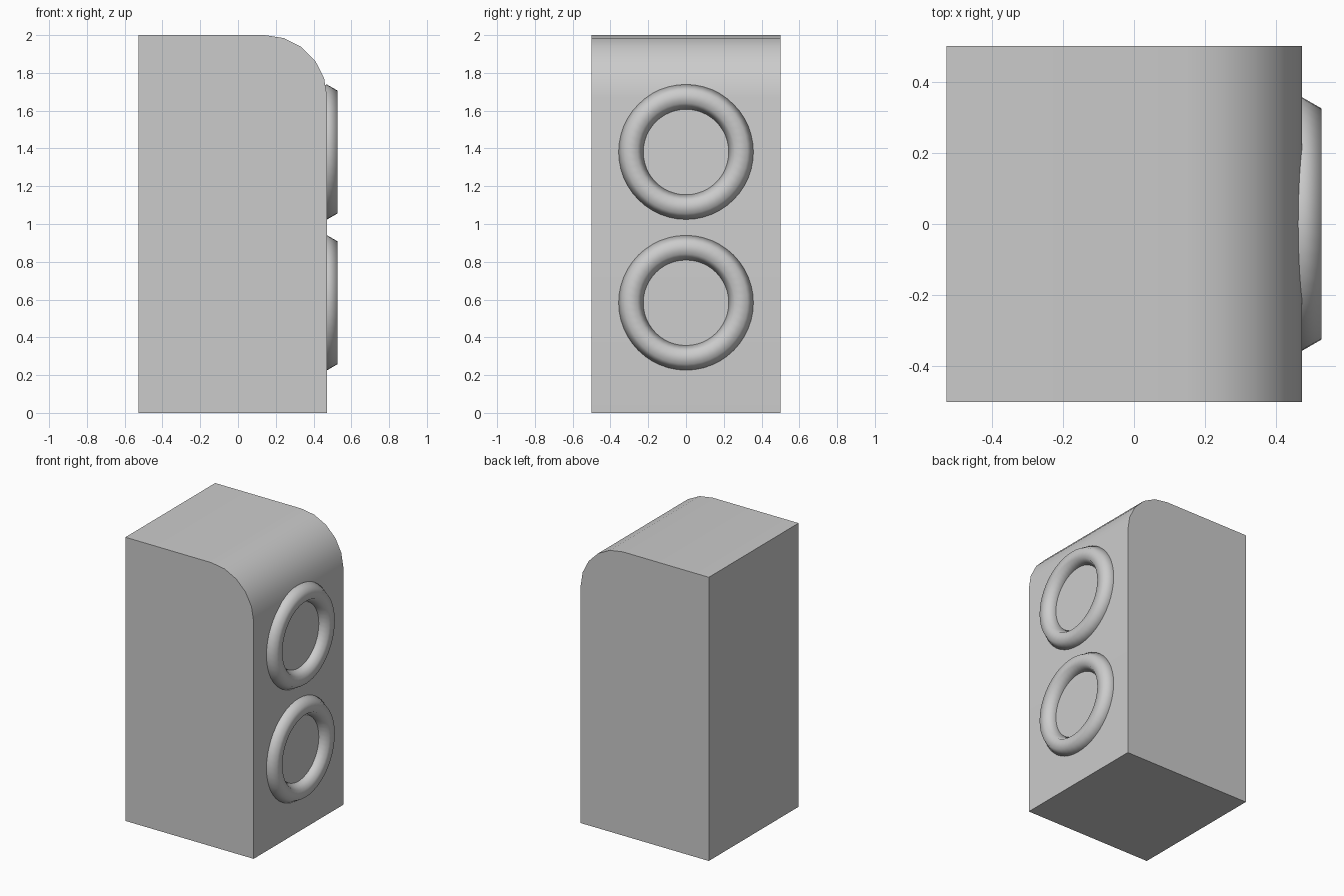
import bpy, bmesh, math

if "Cube" in bpy.data.objects:
    bpy.data.objects.remove(bpy.data.objects["Cube"])

BACK, FRONT, HALF_W, HEIGHT = -0.528, 0.472, 0.5, 2.0
ROUND, STEPS = 0.33, 5


def smooth(obj):
    bpy.ops.object.select_all(action='DESELECT')
    obj.select_set(True)
    bpy.context.view_layer.objects.active = obj
    bpy.ops.object.shade_smooth_by_angle(angle=math.radians(32))


# Cabinet: side profile with one rounded top edge, extruded across y
def cabinet():
    profile = [(BACK, 0), (FRONT, 0)]
    for i in range(STEPS + 1):
        a = math.pi / 2 * i / STEPS
        profile.append((FRONT - ROUND + ROUND * math.cos(a),
                        HEIGHT - ROUND + ROUND * math.sin(a)))
    profile.append((BACK, HEIGHT))

    bm = bmesh.new()
    side = bm.faces.new([bm.verts.new((x, -HALF_W, z)) for x, z in profile])
    ext = bmesh.ops.extrude_face_region(bm, geom=[side], use_keep_orig=True)
    moved = [v for v in ext["geom"] if isinstance(v, bmesh.types.BMVert)]
    bmesh.ops.translate(bm, verts=moved, vec=(0, 2 * HALF_W, 0))
    bmesh.ops.recalc_face_normals(bm, faces=bm.faces)
    mesh = bpy.data.meshes.new("cabinet")
    bm.to_mesh(mesh)
    bm.free()
    obj = bpy.data.objects.new("cabinet", mesh)
    bpy.context.collection.objects.link(obj)
    smooth(obj)


# Speaker rings: six-sided tubes half sunk into the +x face
def speaker_ring(name, z):
    bpy.ops.mesh.primitive_torus_add(
        major_segments=48, minor_segments=6,
        major_radius=0.2915, minor_radius=0.0665,
        location=(0.470, 0, z), rotation=(0, math.pi / 2, 0))
    ring = bpy.context.object
    ring.name = name
    for p in ring.data.polygons:
        p.use_smooth = True


cabinet()
for name, z in (("upper_speaker_ring", 1.381), ("lower_speaker_ring", 0.583)):
    speaker_ring(name, z)
